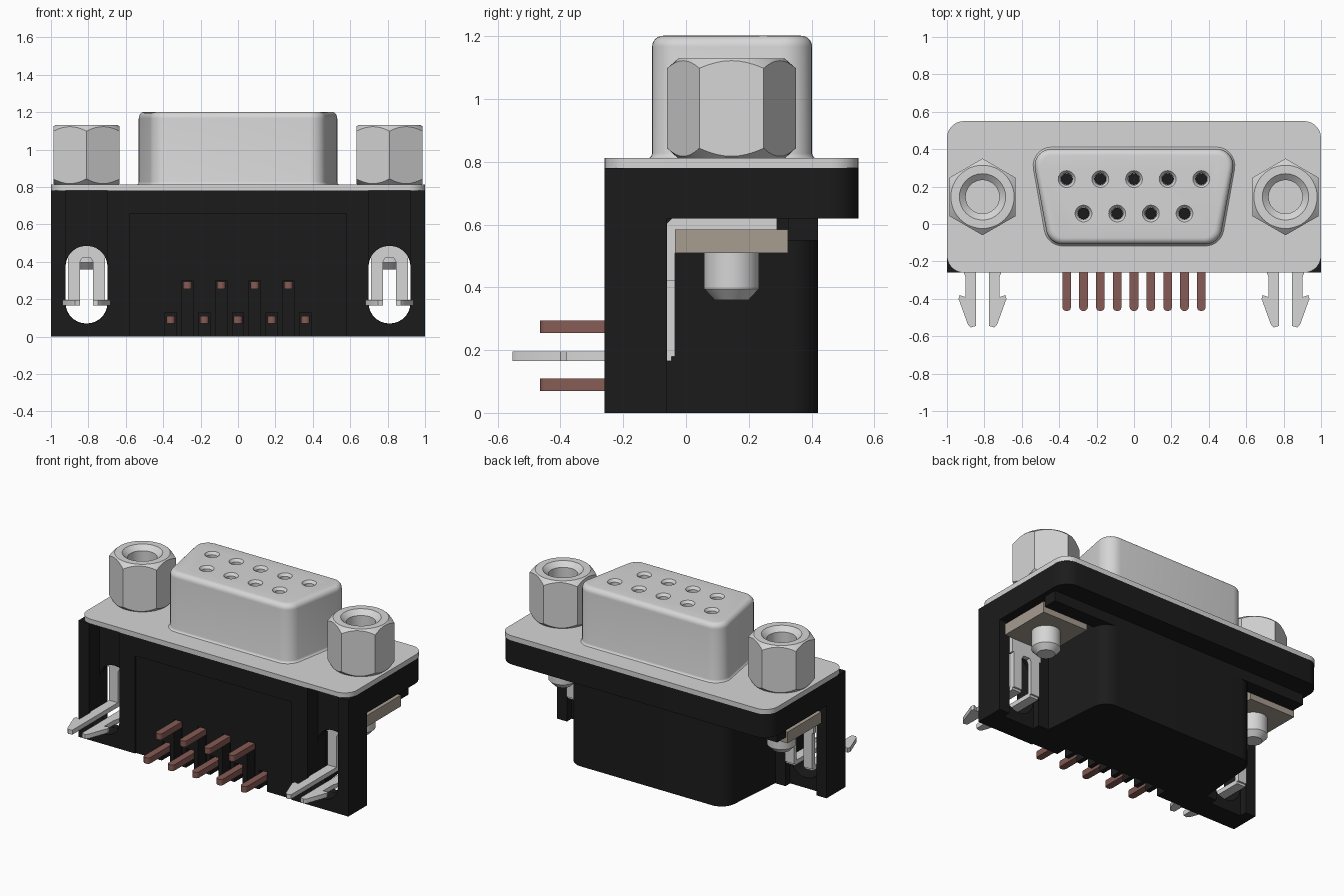
import bpy, bmesh, math
from mathutils import Vector

cube = bpy.data.objects.get("Cube")
if cube:
    bpy.data.objects.remove(cube, do_unlink=True)


def material(name, color):
    m = bpy.data.materials.new(name)
    m.use_nodes = True
    m.diffuse_color = (*color, 1)
    bsdf = next(n for n in m.node_tree.nodes if n.type == 'BSDF_PRINCIPLED')
    bsdf.inputs["Base Color"].default_value = (*color, 1)
    return m


SILVER = material("silver metal", (0.67, 0.67, 0.67))
BLACK = material("black plastic", (0.011, 0.011, 0.011))
COPPER = material("copper brown", (0.24, 0.105, 0.09))
BEIGE = material("beige metal", (0.385, 0.335, 0.28))


def add_loft(bm, rings):
    """Skin a stack of matching rings and cap both ends."""
    loops = [[bm.verts.new(p) for p in ring] for ring in rings]
    n = len(loops[0])
    for a, b in zip(loops, loops[1:]):
        for i in range(n):
            j = (i + 1) % n
            bm.faces.new((a[i], a[j], b[j], b[i]))
    bm.faces.new(loops[0][::-1])
    bm.faces.new(loops[-1])


def build(name, solids, mat):
    """One object out of one or more lofted solids."""
    bm = bmesh.new()
    for rings in solids:
        add_loft(bm, rings)
    bmesh.ops.recalc_face_normals(bm, faces=bm.faces[:])
    me = bpy.data.meshes.new(name)
    bm.to_mesh(me)
    bm.free()
    me.materials.append(mat)
    ob = bpy.data.objects.new(name, me)
    bpy.context.collection.objects.link(ob)
    smooth(ob)
    return ob


def smooth(ob):
    for p in ob.data.polygons:
        p.use_smooth = True
    ob.data.set_sharp_from_angle(angle=math.radians(32))


def boolean(ob, solids, operation='DIFFERENCE'):
    cutter = build("cutter", solids, ob.data.materials[0])
    cutter.hide_render = True
    mod = ob.modifiers.new("cut", 'BOOLEAN')
    mod.operation, mod.solver, mod.object = operation, 'EXACT', cutter
    graph = bpy.context.evaluated_depsgraph_get()
    ob.data = bpy.data.meshes.new_from_object(ob.evaluated_get(graph))
    ob.modifiers.clear()
    bpy.data.objects.remove(cutter, do_unlink=True)
    smooth(ob)


def prism(pts, lo, hi, axis='z'):
    """Extrude a 2D outline along an axis."""
    place = {'z': lambda u, v, w: (u, v, w), 'y': lambda u, v, w: (u, w, v),
             'x': lambda u, v, w: (w, u, v)}[axis]
    return [[place(u, v, w) for u, v in pts] for w in (lo, hi)]


def rect(u0, u1, v0, v1):
    return [(u0, v0), (u1, v0), (u1, v1), (u0, v1)]


def box(x0, x1, y0, y1, z0, z1):
    return prism(rect(x0, x1, y0, y1), z0, z1)


def rounded(pts, radii, seg=7):
    """Round the corners of a convex outline with arcs."""
    out = []
    for i, p in enumerate(pts):
        c, r = Vector(p), radii[i]
        if r == 0:
            out.append(p)
            continue
        a = (Vector(pts[i - 1]) - c).normalized()
        b = (Vector(pts[(i + 1) % len(pts)]) - c).normalized()
        half = a.angle(b) / 2
        mid = c + (a + b).normalized() * (r / math.sin(half))
        start, end = [c + d * (r / math.tan(half)) - mid for d in (a, b)]
        sweep = start.angle_signed(end)
        for k in range(seg + 1):
            t = -sweep * k / seg
            out.append((mid.x + start.x * math.cos(t) - start.y * math.sin(t),
                        mid.y + start.x * math.sin(t) + start.y * math.cos(t)))
    return out


def lathe(cx, cy, profile, n=32, phase=0.0):
    """Rings of (radius, z) about a vertical axis."""
    turn = [phase + math.tau * i / n for i in range(n)]
    return [[(cx + r * math.cos(t), cy + r * math.sin(t), z) for t in turn]
            for r, z in profile]


SIDES = (("left", 1), ("right", -1))
EAR_X, EAR_Y = 0.81, 0.145
LOWER_PINS = [0.18 * i for i in range(-2, 3)]
UPPER_PINS = [0.18 * i - 0.27 for i in range(4)]

# Front wall: thin slotted webs between front and rear channels, panel and pin grooves
wall = build("front_wall", [box(-1, 1, -0.26, -0.06, 0, 0.78)], BLACK)
slot = rounded(rect(-0.112, 0.112, 0.07, 0.485), [0.11] * 4)
front_channel = rounded(rect(-0.113, 0.113, 0.069, 0.9), [0.11, 0.11, 0, 0])
rear_channel = rect(-0.115, 0.115, -0.1, 0.62)
for outline, near, far in ((slot, -0.4, 0.1), (front_channel, -0.4, -0.15),
                           (rear_channel, -0.11, 0.1)):
    boolean(wall, [prism([(u + s * EAR_X, v) for u, v in outline], near, far, 'y')
                   for _, s in SIDES])
boolean(wall, [box(-0.58, 0.58, -0.3, -0.25, -0.1, 0.655)])
boolean(wall, [box(x - 0.03, x + 0.03, -0.3, -0.17, -0.1, 0.13) for x in LOWER_PINS]
        + [box(x - 0.03, x + 0.03, -0.3, -0.17, -0.1, 0.3) for x in UPPER_PINS])

# Upper housing, the ledge under it and the rear body
build("upper_housing", [prism(rounded(rect(-1, 1, -0.06, 0.55), [0, 0, 0.1, 0.1]),
                              0.62, 0.78)], BLACK)
build("housing_ledge", [box(-0.97, 0.97, 0.325, 0.42, 0.55, 0.63)], BLACK)
build("rear_body", [prism(rounded([(-0.62, -0.06), (0.62, -0.06), (0.58, 0.42), (-0.58, 0.42)],
                                  [0, 0, 0.1, 0.1]), 0, 0.62)], BLACK)

# Metal flange plate
build("flange_plate", [prism(rounded(rect(-1, 1, -0.26, 0.55), [0.09] * 4),
                             0.78, 0.812)], SILVER)


# D-shaped shell with softened rim and base
def shell_ring(grow, z):
    top, low = 0.549 + grow, 0.455 + grow
    pts = [(-low, -0.108 - grow), (low, -0.108 - grow),
           (top, 0.402 + grow), (-top, 0.402 + grow)]
    return [(x, y, z) for x, y in rounded(pts, [0.09 + grow] * 4)]


rim = [(0.035 * (math.cos(t) - 1), 1.167 + 0.035 * math.sin(t))
       for t in (math.pi / 2 * k / 6 for k in range(7))]
base = [(0.012, 0.81), (0.006, 0.815), (0.002, 0.82), (0, 0.827)]
shell = build("connector_shell", [[shell_ring(g, z) for g, z in base + rim]], SILVER)
holes = [(x, 0.24) for x in LOWER_PINS] + [(x, 0.056) for x in UPPER_PINS]
boolean(shell, [lathe(x, y, ((0.032, 1.08), (0.032, 1.185), (0.046, 1.203), (0.046, 1.23)), 20)
                for x, y in holes])
build("socket_floors", [lathe(x, y, ((0.031, 1.082), (0.031, 1.14)), 16)
                        for x, y in holes], BLACK)

# Solder pins
build("pins", [prism(rounded(rect(x - 0.023, x + 0.023, -0.465, -0.15),
                             [0.02, 0.02, 0, 0], 3), z - 0.02, z + 0.02)
               for row, z in ((LOWER_PINS, 0.09), (UPPER_PINS, 0.275)) for x in row], COPPER)

for side, s in SIDES:
    cx = s * EAR_X

    # Hex standoff with chamfered ends and threaded bore
    nut = build(side + "_standoff",
                [lathe(cx, EAR_Y, ((0.205, 0.812), (0.205, 1.13)), 6, math.pi / 6)], SILVER)
    boolean(nut, [lathe(cx, EAR_Y, ((0.17, 0.811), (0.21, 0.848), (0.21, 1.094),
                                    (0.168, 1.131)), 48)], 'INTERSECT')
    boolean(nut, [lathe(cx, EAR_Y, ((0.09, 0.85), (0.09, 1.1), (0.125, 1.131),
                                    (0.125, 1.2)))])

    # Screw end and clamping block below the flange
    build(side + "_screw_end", [lathe(cx, EAR_Y, ((0.055, 0.36), (0.088, 0.395),
                                                 (0.088, 0.515)))], SILVER)
    build(side + "_clamp_block", [box(cx - 0.17, cx + 0.17, -0.035, 0.325, 0.51, 0.585)], BEIGE)

    # Bracket: bent strap, forked leg and barbed prongs
    strap = [(-0.065, 0.42), (-0.035, 0.42), (-0.035, 0.585), (0.29, 0.585),
             (0.29, 0.62), (-0.045, 0.62), (-0.065, 0.6)]
    build(side + "_bracket_strap", [prism(strap, cx - 0.11, cx + 0.11, 'x')], SILVER)
    leg = [(-0.1, 0.18), (-0.035, 0.18), (-0.035, 0.4), (-0.02, 0.425), (0.02, 0.425),
           (0.035, 0.4), (0.035, 0.18), (0.1, 0.18), (0.1, 0.5), (-0.1, 0.5)]
    build(side + "_bracket_leg", [prism([(cx + u, v) for u, v in leg],
                                        -0.065, -0.035, 'y')], SILVER)
    prong = [(0.035, -0.047), (0.035, -0.545), (0.062, -0.553), (0.078, -0.538), (0.128, -0.4),
             (0.122, -0.38), (0.092, -0.39), (0.092, -0.28), (0.1, -0.26), (0.1, -0.047)]
    build(side + "_clip_prongs", [prism([(cx + m * u, v) for u, v in prong], 0.165, 0.195)
                                  for m in (-1, 1)], SILVER)
